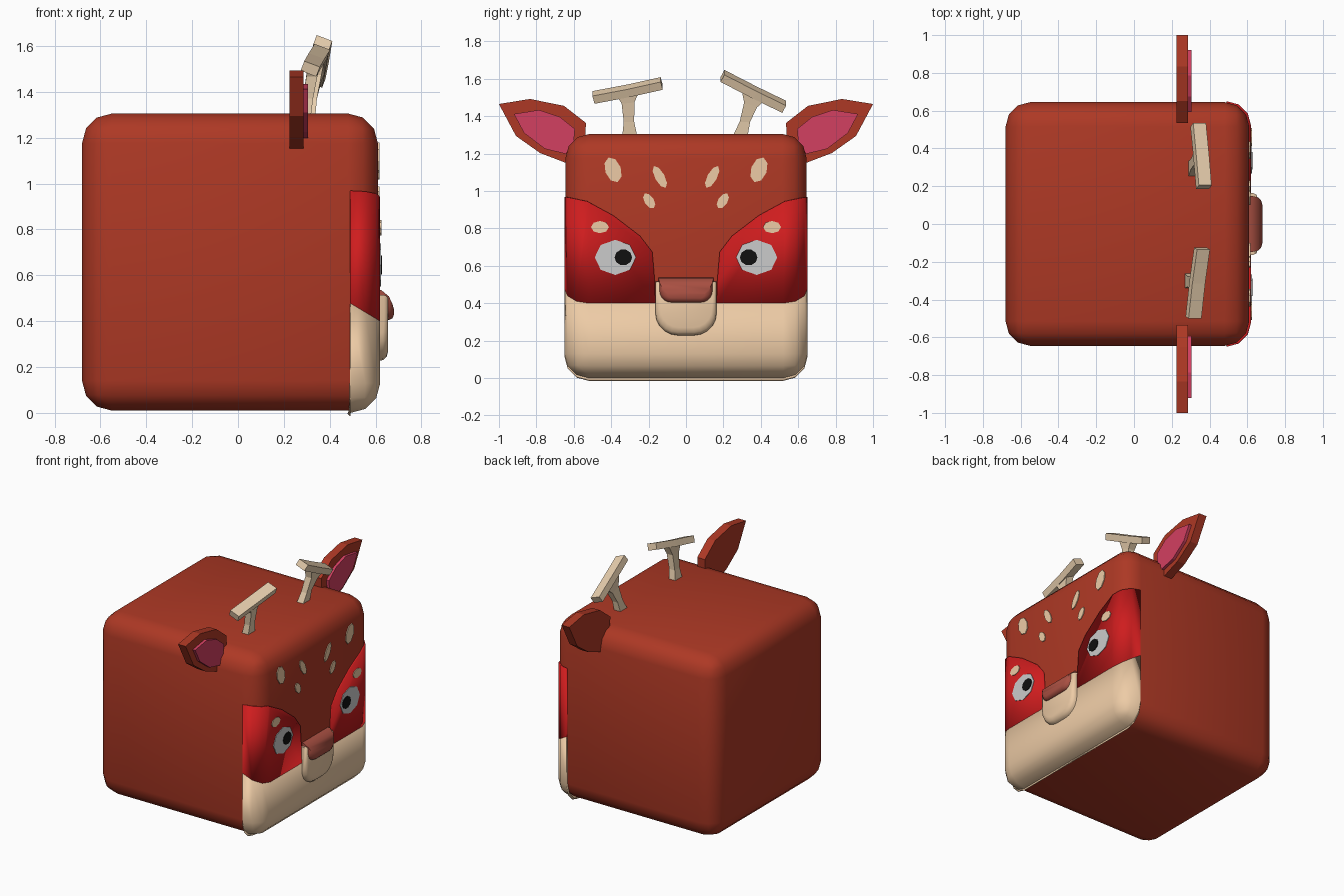
import bpy, bmesh
from math import sin, cos, pi, radians
from mathutils import Vector

if "Cube" in bpy.data.objects:
    bpy.data.objects.remove(bpy.data.objects["Cube"])


def material(name, r, g, b):
    m = bpy.data.materials.new(name)
    m.diffuse_color = (r, g, b, 1)
    m.use_nodes = True
    m.node_tree.nodes["Principled BSDF"].inputs["Base Color"].default_value = m.diffuse_color
    return m


FUR = material("fur", 0.42, 0.04, 0.018)
RED = material("cheek red", 0.62, 0.012, 0.013)
CREAM = material("cream", 0.85, 0.60, 0.38)
HORN = material("horn", 0.80, 0.62, 0.42)
PINK = material("pink", 0.65, 0.05, 0.12)
NOSE = material("nose brown", 0.40, 0.08, 0.055)
WHITE = material("eye grey", 0.55, 0.55, 0.55)
BLACK = material("pupil black", 0.005, 0.005, 0.005)


def finish(bm, name, mat, smooth=None):
    ob_mesh = bpy.data.meshes.new(name)
    bm.to_mesh(ob_mesh)
    bm.free()
    ob = bpy.data.objects.new(name, ob_mesh)
    bpy.context.collection.objects.link(ob)
    ob_mesh.materials.append(mat)
    if smooth:
        bpy.ops.object.select_all(action='DESELECT')
        ob.select_set(True)
        bpy.context.view_layer.objects.active = ob
        bpy.ops.object.shade_smooth_by_angle(angle=radians(smooth))
    return ob


def rounded_box(lo, hi, r):
    bm = bmesh.new()
    bmesh.ops.create_cube(bm, size=1)
    lo, hi = Vector(lo), Vector(hi)
    for v in bm.verts:
        v.co = (lo + hi) / 2 + v.co * (hi - lo)
    bmesh.ops.bevel(bm, geom=bm.edges[:], offset=r, segments=3, profile=0.5,
                    affect='EDGES')
    return bm


def loft(name, rings, mat, smooth=None):
    bm = bmesh.new()
    rows = [[bm.verts.new(p) for p in ring] for ring in rings]
    n = len(rows[0])
    for a, b in zip(rows, rows[1:]):
        for i in range(n):
            j = (i + 1) % n
            bm.faces.new((a[i], a[j], b[j], b[i]))
    bm.faces.new(rows[0][::-1])
    bm.faces.new(rows[-1])
    bmesh.ops.recalc_face_normals(bm, faces=bm.faces[:])
    return finish(bm, name, mat, smooth)


def slab(name, outline, x0, x1, mat):
    return loft(name, [[(x, y, z) for y, z in outline] for x in (x0, x1)], mat)


def ellipse(cy, cz, ry, rz, n, tilt=0.0):
    pts = []
    for i in range(n):
        t = 2 * pi * i / n
        y, z = ry * cos(t), rz * sin(t)
        pts.append((cy + y * cos(tilt) - z * sin(tilt),
                    cz + y * sin(tilt) + z * cos(tilt)))
    return pts


def u_shape(w, top, bottom, r):
    arc = [i * pi / 10 for i in range(6)]
    right = [(w - r + r * cos(t), bottom + r - r * sin(t)) for t in arc]
    return [(w, top)] + right + [(-y, z) for y, z in right[::-1]] + [(-w, top)]


# Head block
finish(rounded_box((-0.68, -0.645, 0.01), (0.61, 0.645, 1.305), 0.13),
       "head_block", FUR, 40)


# Face panels: shell of a slightly larger block, trimmed by planes
def panel(name, cuts, mat):
    bm = rounded_box((-0.68, -0.65, 0.0), (0.62, 0.65, 1.31), 0.13)
    for co, no in cuts:
        bmesh.ops.bisect_plane(bm, geom=bm.verts[:] + bm.edges[:] + bm.faces[:],
                               plane_co=co, plane_no=no, clear_outer=True)
    ob = finish(bm, name, mat, 40)
    sol = ob.modifiers.new("thickness", 'SOLIDIFY')
    sol.thickness, sol.offset = 0.015, -1


back_cut = ((0.49, 0, 0), (-1, 0, 0))
jaw = Vector((0.62, 0, 0.40))
panel("chin_panel", [back_cut, (jaw, (0.6, 0, 1))], CREAM)
brow = [(0.68, 0.975), (0.53, 0.945), (0.39, 0.87), (0.246, 0.76),
        (0.18, 0.674), (0.166, 0.51), (0.163, 0.38)]

# Ear and marking shapes as (y, z) on the +y side
ear = [(1.0, 1.465), (0.834, 1.492), (0.652, 1.455), (0.535, 1.364),
       (0.54, 1.25), (0.647, 1.152), (0.78, 1.203), (0.909, 1.294)]
ear_inner = [(0.92, 1.412), (0.786, 1.433), (0.674, 1.396), (0.594, 1.332),
             (0.60, 1.262), (0.642, 1.198), (0.754, 1.225), (0.866, 1.31)]
spots = [(0.39, 1.113, 0.043, 0.070, -0.35, 0.616),
         (0.14, 1.075, 0.026, 0.066, -0.5, 0.616),
         (0.197, 0.947, 0.026, 0.046, -0.55, 0.616),
         (0.46, 0.807, 0.048, 0.033, 0.0, 0.625)]

for s, side in ((1, "left"), (-1, "right")):
    def flip(pts):
        return [(s * y, z) for y, z in pts]

    # Cheek
    cuts = [back_cut, (jaw, (-0.6, 0, -1))]
    for (y0, z0), (y1, z1) in zip(brow, brow[1:]):
        cuts.append(((0, s * y0, z0), (0, s * (z1 - z0), y0 - y1)))
    panel(side + "_cheek", cuts, RED)
    # Ears
    slab(side + "_ear", flip(ear), 0.225, 0.285, FUR)
    slab(side + "_ear_inner", flip(ear_inner), 0.28, 0.305, PINK)
    # Eyes
    slab(side + "_eye", flip(ellipse(0.378, 0.645, 0.11, 0.094, 8)),
         0.60, 0.624, WHITE)
    slab(side + "_pupil", flip(ellipse(0.335, 0.645, 0.047, 0.043, 10)),
         0.60, 0.628, BLACK)
    # Fur spots
    for i, (y, z, ry, rz, tilt, x) in enumerate(spots):
        slab(f"{side}_spot_{i + 1}", flip(ellipse(y, z, ry, rz, 8, tilt)),
             0.60, x, CREAM)


# Muzzle and nose: U-shaped rings shrinking towards the tip
def bump(name, steps, mat):
    loft(name, [[(x, y, z) for y, z in u_shape(*u)] for x, *u in steps], mat, 45)


bump("muzzle", [(0.60, 0.165, 0.515, 0.225, 0.12),
                (0.632, 0.163, 0.515, 0.230, 0.12),
                (0.648, 0.155, 0.51, 0.245, 0.11),
                (0.655, 0.138, 0.50, 0.270, 0.10)], CREAM)
bump("nose", [(0.60, 0.148, 0.537, 0.405, 0.06),
              (0.625, 0.148, 0.535, 0.405, 0.06),
              (0.658, 0.140, 0.508, 0.405, 0.06),
              (0.673, 0.125, 0.475, 0.412, 0.05),
              (0.68, 0.100, 0.452, 0.428, 0.02)], NOSE)


# Antlers: a short stem that flares into a bent bar
def antler(side, bar, stem):
    u = Vector((0.034, 0, -0.013))
    rings = []
    ends = (Vector(bar[-1]) - Vector(bar[0])).normalized()
    v = u.cross(ends).normalized() * 0.023
    for p in bar:
        p = Vector(p)
        rings.append([p + u + v, p - u + v, p - u - v, p + u - v])
    loft(side + "_antler_bar", rings, HORN)
    loft(side + "_antler_stem",
         [[(x + a * d, y + b * w, z + b * w * k) for a, b in
           ((1, 1), (-1, 1), (-1, -1), (1, -1))]
          for x, y, z, d, w, k in stem], HORN)


antler("left", [(0.37, 0.195, 1.615), (0.355, 0.37, 1.525), (0.34, 0.525, 1.45)],
       [(0.31, 0.285, 1.28, 0.026, 0.042, 0), (0.322, 0.315, 1.37, 0.022, 0.028, 0),
        (0.34, 0.345, 1.46, 0.024, 0.034, -0.4),
        (0.352, 0.36, 1.52, 0.028, 0.065, -0.5)])
antler("right", [(0.36, -0.13, 1.575), (0.335, -0.31, 1.535), (0.315, -0.495, 1.50)],
       [(0.29, -0.30, 1.28, 0.026, 0.042, 0), (0.305, -0.305, 1.37, 0.022, 0.028, 0),
        (0.322, -0.31, 1.47, 0.024, 0.034, 0.1),
        (0.333, -0.31, 1.53, 0.028, 0.065, 0.2)])
